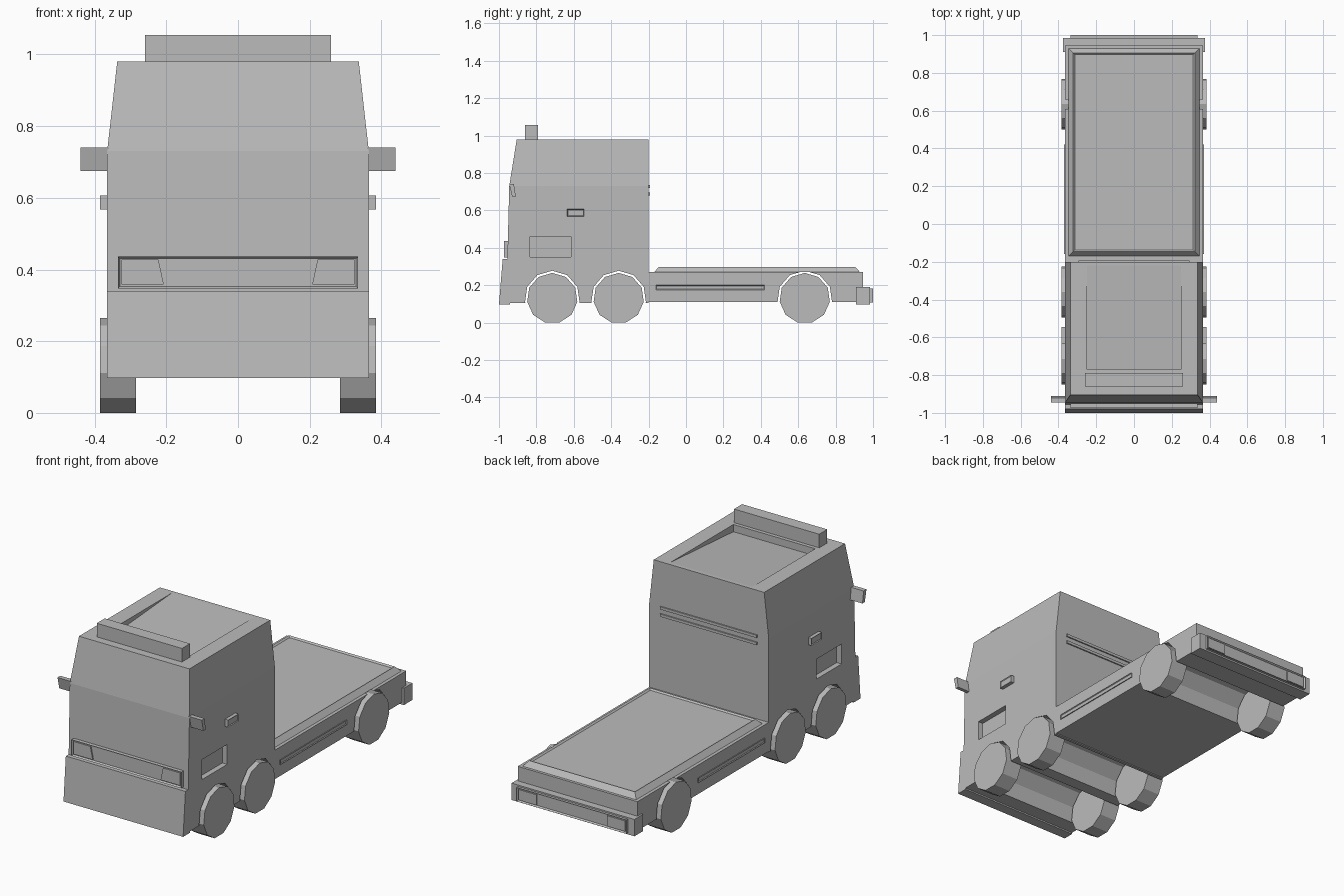
import bpy, bmesh, math
from mathutils import Matrix

if "Cube" in bpy.data.objects:
    bpy.data.objects.remove(bpy.data.objects["Cube"], do_unlink=True)

COLOR = (0.5, 0.5, 0.5, 1)
paint = bpy.data.materials.new("plain_grey")
paint.use_nodes = True
paint.diffuse_color = COLOR
paint.node_tree.nodes["Principled BSDF"].inputs["Base Color"].default_value = COLOR


def finish(name, bm):
    bmesh.ops.recalc_face_normals(bm, faces=bm.faces)
    mesh = bpy.data.meshes.new(name)
    bm.to_mesh(mesh)
    bm.free()
    mesh.materials.append(paint)
    ob = bpy.data.objects.new(name, mesh)
    bpy.context.collection.objects.link(ob)
    return ob


def loft(name, rings, inset=None):
    """Stack rectangles (z, y0, y1, x0, x1); inset = (direction, rim, depth) sinks one face."""
    bm = bmesh.new()
    loops = [[bm.verts.new(p) for p in ((x0, y0, z), (x1, y0, z), (x1, y1, z), (x0, y1, z))]
             for z, y0, y1, x0, x1 in rings]
    bm.faces.new(loops[0][::-1])
    bm.faces.new(loops[-1])
    for a, b in zip(loops, loops[1:]):
        for i in range(4):
            j = (i + 1) % 4
            bm.faces.new((a[i], a[j], b[j], b[i]))
    if inset:
        axis, rim, depth = inset
        bmesh.ops.recalc_face_normals(bm, faces=bm.faces)
        bm.normal_update()
        face = max(bm.faces, key=lambda f: f.normal.dot(axis))
        bmesh.ops.inset_region(bm, faces=[face], thickness=rim, depth=0)
        bmesh.ops.translate(bm, verts=face.verts, vec=[-depth * c for c in axis])
    return finish(name, bm)


def box(name, x0, x1, y0, y1, z0, z1, inset=None):
    return loft(name, [(z0, y0, y1, x0, x1), (z1, y0, y1, x0, x1)], inset)


def drum(name, x, y, z, radius, width):
    bm = bmesh.new()
    bmesh.ops.create_cone(bm, cap_ends=True, segments=11, radius1=radius, radius2=radius, depth=width)
    # one vertex straight up, flat side on the ground
    bm.normal_update()
    top = max(bm.verts, key=lambda v: v.co.x)
    turn = Matrix.Rotation(-math.atan2(top.co.y, top.co.x), 4, 'Z')
    bmesh.ops.transform(bm, verts=bm.verts, matrix=Matrix.Translation((x, y, z))
                        @ Matrix.Rotation(-math.pi / 2, 4, 'Y') @ turn)
    return finish(name, bm)


def carve(ob, cutter):
    mod = ob.modifiers.new("carve", 'BOOLEAN')
    mod.operation, mod.solver, mod.object = 'DIFFERENCE', 'EXACT', cutter
    bpy.context.view_layer.objects.active = ob
    bpy.ops.object.modifier_apply(modifier=mod.name)
    bpy.data.objects.remove(cutter, do_unlink=True)


W = 0.365
SIDES = (("left", 1), ("right", -1))

# Cab, flatbed and bumper
cab = loft("cab", [(0.105, -0.95, -0.2, -W, W), (0.34, -0.955, -0.2, -W, W),
                   (0.73, -0.945, -0.2, -W, W), (0.98, -0.905, -0.2, -0.337, 0.337)])
bed = box("flatbed_chassis", -W, W, -0.2, 0.945, 0.11, 0.27)
loft("flatbed_deck", [(0.27, -0.17, 0.93, -0.347, 0.347), (0.298, -0.145, 0.905, -0.322, 0.322)],
     ((0, 0, 1), 0.012, 0.008))
loft("front_bumper", [(0.097, -1, -0.94, -W, W), (0.34, -0.98, -0.94, -W, W)])

# Sloping roof well, and a locker recess in each cab side
carve(cab, loft("roof_well_cutter", [(0.94, -0.77, -0.768, -0.25, 0.25), (0.98, -0.77, -0.22, -0.25, 0.25),
                                     (1.05, -0.77, -0.22, -0.25, 0.25)]))
for side, s in SIDES:
    carve(cab, box("locker_cutter", s * W - 0.03, s * W + 0.03, -0.835, -0.615, 0.35, 0.46))

# Wheels in arches that run through the whole body
R, AXLE_Z = 0.1353, 0.13
for axle, y in (("front", -0.715), ("middle", -0.36), ("rear", 0.635)):
    for body in ((bed,) if axle == "rear" else (cab, bed)):
        carve(body, drum("arch_cutter", 0, y, AXLE_Z, R + 0.012, 1))
    for side, s in SIDES:
        drum(f"{axle}_{side}_wheel", s * 0.335, y, AXLE_Z, R, 0.1)

# Roof light bar and rear wall vents
box("roof_light_bar", -0.26, 0.26, -0.86, -0.79, 0.975, 1.055)
for i, z in enumerate((0.68, 0.72)):
    box(f"rear_vent_{i + 1}", -0.295, 0.295, -0.205, -0.193, z, z + 0.015)

# Front grille and tail panel, each a recessed frame
box("front_grille", -0.335, 0.335, -0.974, -0.94, 0.347, 0.436, ((0, -1, 0), 0.008, 0.01))
box("rear_bumper", -0.375, 0.375, 0.91, 0.985, 0.097, 0.19)
box("tail_panel", -0.335, 0.335, 0.97, 1.0, 0.106, 0.182, ((0, 1, 0), 0.008, 0.01))

for side, s in SIDES:
    def pair(name, x0, x1, *rest):
        return box(f"{side}_{name}", min(s * x0, s * x1), max(s * x0, s * x1), *rest)

    # Headlamp with slanted inner edge, tail lamp
    loft(f"{side}_headlamp", [(0.358, -0.971, -0.96, s * 0.207, s * 0.325),
                              (0.428, -0.971, -0.96, s * 0.222, s * 0.325)])
    pair("tail_lamp", 0.215, 0.325, 0.985, 0.997, 0.115, 0.173)
    # Door handle, chassis side strip, mirror
    pair("door_handle", 0.36, 0.385, -0.635, -0.545, 0.567, 0.607, ((s, 0, 0), 0.006, 0.004))
    pair("side_strip", 0.36, 0.37, -0.16, 0.42, 0.175, 0.2, ((s, 0, 0), 0.005, 0.004))
    outer = sorted((s * 0.36, s * 0.44))
    loft(f"{side}_mirror", [(0.675, -0.93, -0.91, *outer), (0.74, -0.945, -0.92, *outer)])
